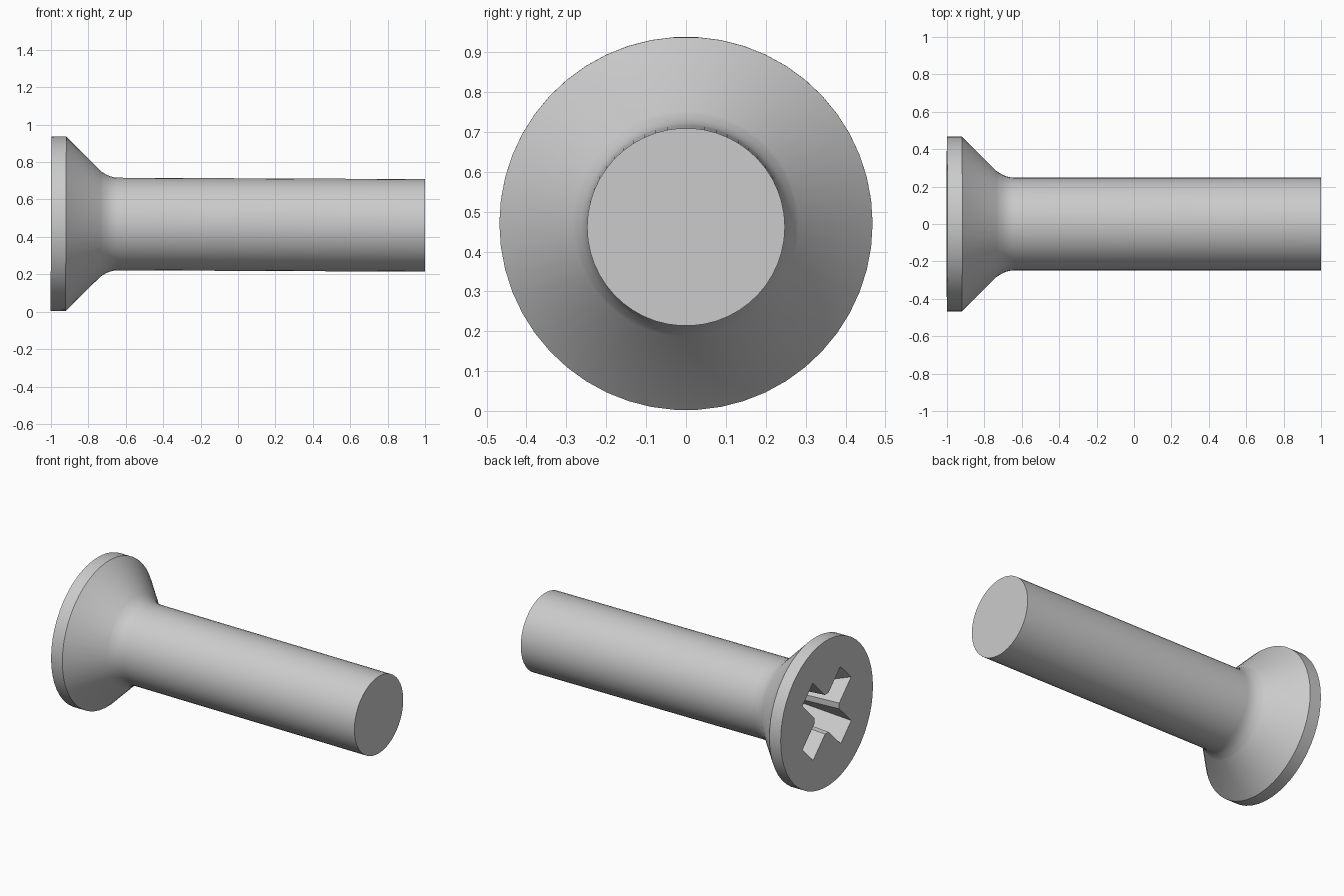
import bpy, bmesh
from math import cos, sin, pi, radians
from mathutils import Matrix

cube = bpy.data.objects.get("Cube")
if cube:
    bpy.data.objects.remove(cube, do_unlink=True)

SEGMENTS = 50
HEAD_R, SHAFT_R = 0.468, 0.248

steel = bpy.data.materials.new("plain grey steel")
steel.use_nodes = True
grey = (0.6, 0.6, 0.6, 1.0)
steel.diffuse_color = grey
steel.node_tree.nodes["Principled BSDF"].inputs["Base Color"].default_value = grey


def loft(name, rings):
    """Skin a stack of equal-sized closed rings and cap both ends."""
    bm = bmesh.new()
    loops = [[bm.verts.new(p) for p in ring] for ring in rings]
    for a, b in zip(loops, loops[1:]):
        for i in range(len(a)):
            j = (i + 1) % len(a)
            bm.faces.new((a[i], a[j], b[j], b[i]))
    bm.faces.new(loops[0])
    bm.faces.new(loops[-1])
    bmesh.ops.recalc_face_normals(bm, faces=bm.faces[:])
    mesh = bpy.data.meshes.new(name)
    bm.to_mesh(mesh)
    bm.free()
    mesh.materials.append(steel)
    obj = bpy.data.objects.new(name, mesh)
    bpy.context.collection.objects.link(obj)
    return obj


def circle(x, r):
    steps = [2 * pi * i / SEGMENTS for i in range(SEGMENTS)]
    return [(x, r * cos(t), r * sin(t)) for t in steps]


def cross(x, reach, half):
    """Diagonal four-armed outline with small flats in the inner corners."""
    flat = half + 0.026
    arm = [(flat, -half), (reach, -half), (reach, half), (flat, half)]
    points = []
    for k in range(4):
        turn = Matrix.Rotation(radians(45 + 90 * k), 2)
        points += [turn @ Matrix.Identity(2) @ _vec(p) for p in arm]
    return [(x, p.x, p.y) for p in points]


def _vec(p):
    from mathutils import Vector
    return Vector(p)


# Countersunk head, filleted neck and plain shaft as one turned body
profile = [(-1, HEAD_R), (-0.92, HEAD_R), (-0.735, 0.283)]
FILLET = 0.14
for i in range(1, 6):
    a = radians(45) * (1 - i / 5)
    profile.append((-0.64 - FILLET * sin(a), SHAFT_R + FILLET * (1 - cos(a))))
profile.append((1, SHAFT_R))
screw = loft("countersunk_screw", [circle(x, r) for x, r in profile])

# Tapered cross recess cut into the head
recess = loft("cross_recess_cutter", [
    cross(-1.04, 0.29, 0.078), cross(-1, 0.274, 0.076), cross(-0.68, 0.135, 0.06)])
recess.hide_render = True
cut = screw.modifiers.new("cross recess", 'BOOLEAN')
cut.operation = 'DIFFERENCE'
cut.solver = 'EXACT'
cut.object = recess

bpy.ops.object.select_all(action='DESELECT')
screw.select_set(True)
bpy.context.view_layer.objects.active = screw
bpy.ops.object.modifier_apply(modifier=cut.name)
bpy.data.objects.remove(recess, do_unlink=True)
bpy.ops.object.shade_smooth_by_angle(angle=radians(25))

# Lies on its side with a very slight droop
screw.rotation_euler.y = 0.0045
screw.location.z = 0.466
